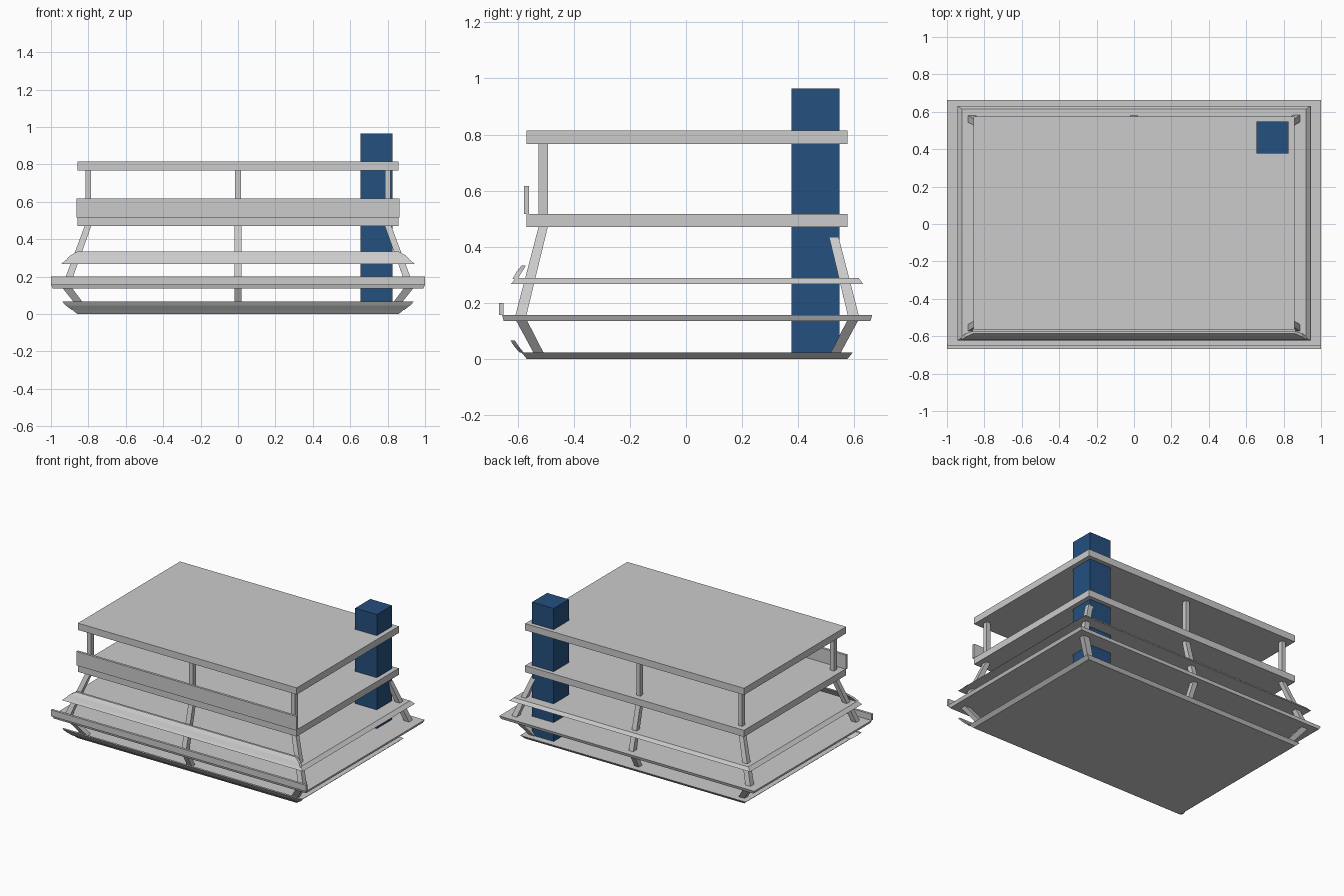
import bpy, bmesh

if "Cube" in bpy.data.objects:
    bpy.data.objects.remove(bpy.data.objects["Cube"])


def loft(name, rings):
    """Solid through stacked rectangles (z, x0, x1, y0, y1)."""
    bm = bmesh.new()
    loops = [[bm.verts.new(p) for p in ((a, c, z), (b, c, z), (b, d, z), (a, d, z))]
             for z, a, b, c, d in rings]
    bm.faces.new(loops[0][::-1])
    bm.faces.new(loops[-1])
    for lo, hi in zip(loops, loops[1:]):
        for i in range(4):
            j = (i + 1) % 4
            bm.faces.new((lo[i], lo[j], hi[j], hi[i]))
    bmesh.ops.recalc_face_normals(bm, faces=bm.faces)
    mesh = bpy.data.meshes.new(name)
    bm.to_mesh(mesh)
    bm.free()
    obj = bpy.data.objects.new(name, mesh)
    bpy.context.collection.objects.link(obj)
    return obj


YC = 0.004  # slabs sit slightly behind the parapets

# Floor slabs: (name, z, half x, half y) at the bottom and the top
for name, *rings in (
    ("ground_floor_slab", (0.0, 0.86, 0.572), (0.022, 0.885, 0.59)),
    ("second_floor_slab", (0.135, 0.99, 0.654), (0.156, 1.0, 0.66)),
    ("third_floor_slab", (0.267, 0.945, 0.628), (0.289, 0.92, 0.611)),
    ("fourth_floor_slab", (0.47, 0.858, 0.572), (0.517, 0.858, 0.572)),
    ("roof_slab", (0.767, 0.858, 0.572), (0.815, 0.858, 0.572)),
):
    loft(name, [(z, -x, x, YC - y, YC + y) for z, x, y in rings])

# Front parapets: (z, half x, outer y, inner y)
for name, *rings in (
    ("ground_front_parapet", (0.022, 0.89, -0.593, -0.578), (0.045, 0.92, -0.613, -0.597),
     (0.066, 0.94, -0.626, -0.611)),
    ("second_front_parapet", (0.156, 1.0, -0.667, -0.65), (0.2, 1.0, -0.667, -0.65)),
    ("third_front_parapet", (0.285, 0.922, -0.619, -0.6), (0.312, 0.898, -0.603, -0.584),
     (0.333, 0.86, -0.586, -0.571)),
    ("fourth_front_parapet", (0.517, 0.863, -0.577, -0.56), (0.617, 0.863, -0.577, -0.56)),
):
    loft(name, [(z, -x, x, y0, y1) for z, x, y0, y1 in rings])

# Columns follow the bulging profile: (z, outer x, inner x, outer y, inner y)
LOWER = [(0.022, 0.845, 0.80, 0.548, 0.512), (0.135, 0.935, 0.885, 0.609, 0.57)]
LEAN = [(0.156, 0.937, 0.897, 0.612, 0.573), (0.47, 0.82, 0.785, 0.53, 0.497)]
STUB = [LEAN[0], (0.435, 0.833, 0.797, 0.54, 0.506)]
UPPER = [(0.517, 0.815, 0.785, 0.53, 0.497), (0.767, 0.815, 0.785, 0.53, 0.497)]

for sy, side in ((-1, "front"), (1, "back")):
    for sx, place in ((-1, "left"), (0, "middle"), (1, "right")):
        levels = {"lower": LOWER, "leaning": LEAN, "upper": UPPER}
        if (side, place) == ("back", "right"):
            levels = {"lower": LOWER, "leaning": STUB}
        for level, rings in levels.items():
            out = []
            for z, xo, xi, yo, yi in rings:
                w = 0.015 if level == "upper" else 0.018
                xs = sorted((sx * xi, sx * xo)) if sx else (-w, w)
                out.append((z, *xs, *sorted((sy * yi + YC, sy * yo + YC))))
            loft(f"{side}_{place}_{level}_column", out)

# Blue service tower through all floors
tower = loft("service_tower", [(z, 0.655, 0.825, 0.377, 0.547) for z in (0.02, 0.965)])
blue = bpy.data.materials.new("tower_blue")
blue.diffuse_color = (0.018, 0.08, 0.21, 1)
blue.use_nodes = True
blue.node_tree.nodes["Principled BSDF"].inputs["Base Color"].default_value = blue.diffuse_color
tower.data.materials.append(blue)
